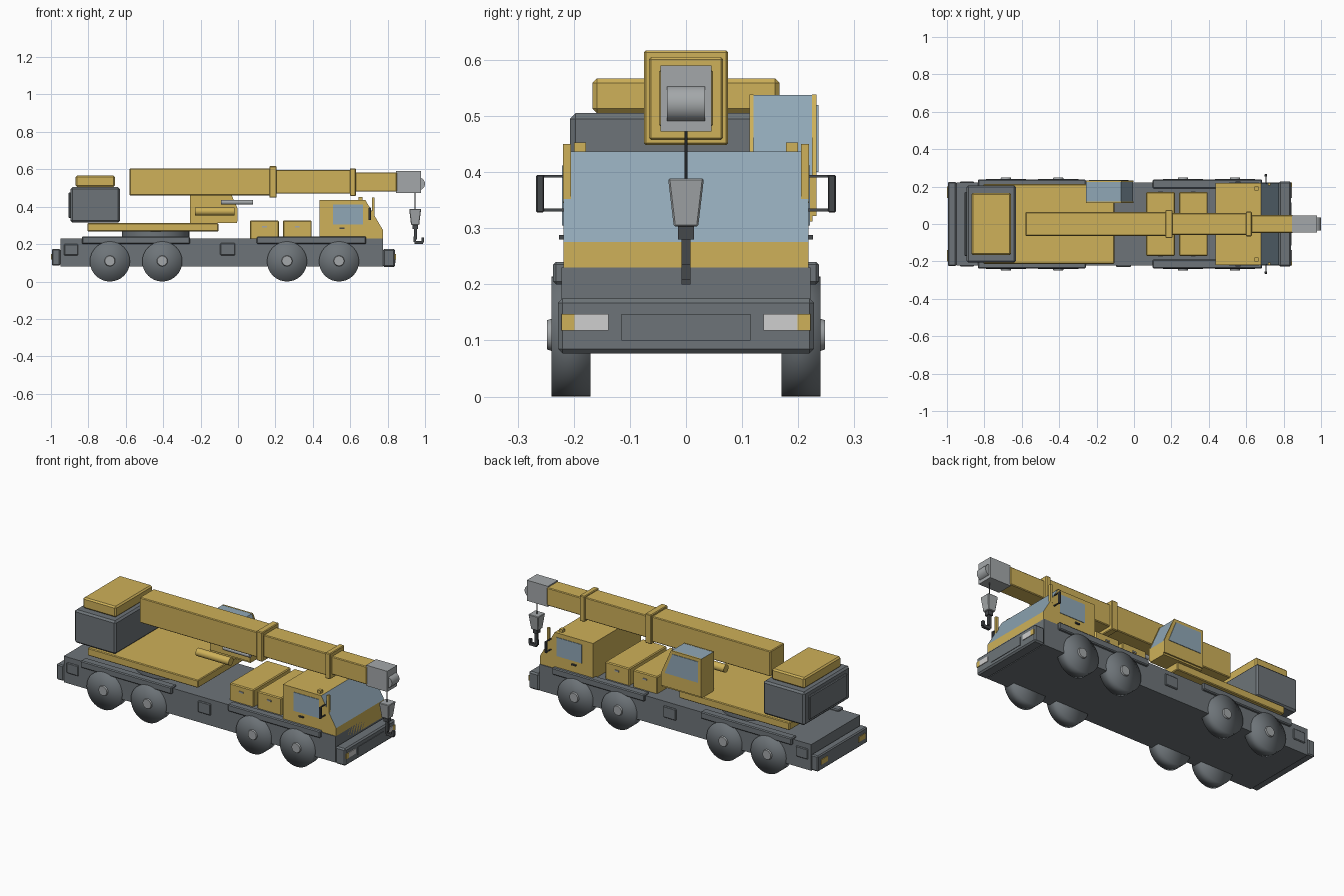
import bpy, bmesh, math
from mathutils import Matrix, Vector

if "Cube" in bpy.data.objects:
    bpy.data.objects.remove(bpy.data.objects["Cube"])


def material(name, r, g, b):
    m = bpy.data.materials.new(name)
    m.diffuse_color = (r, g, b, 1)
    m.use_nodes = True
    m.node_tree.nodes["Principled BSDF"].inputs["Base Color"].default_value = m.diffuse_color
    return m


YELLOW = material("yellow paint", 0.62, 0.44, 0.10)
GREY = material("chassis grey", 0.155, 0.175, 0.19)
GLASS = material("window blue", 0.28, 0.39, 0.47)
STEEL = material("light steel", 0.37, 0.39, 0.40)
BLACK = material("dark trim", 0.06, 0.065, 0.07)
LAMP = material("lamp white", 0.62, 0.62, 0.62)


def finish(name, bm, mat, bevel=0.0, smooth=False):
    bmesh.ops.recalc_face_normals(bm, faces=bm.faces)
    me = bpy.data.meshes.new(name)
    bm.to_mesh(me)
    bm.free()
    me.materials.append(mat)
    ob = bpy.data.objects.new(name, me)
    bpy.context.collection.objects.link(ob)
    if smooth:
        me.shade_smooth()
    if bevel:
        mod = ob.modifiers.new("edge", "BEVEL")
        mod.width = bevel
        mod.segments = 1
    return ob


def box(name, x, y, z, mat, bevel=0.0):
    """Box from (min, max) pairs."""
    bm = bmesh.new()
    bmesh.ops.create_cube(bm, size=1)
    for v in bm.verts:
        v.co = [(a + b) / 2 + c * (b - a) for (a, b), c in zip((x, y, z), v.co)]
    return finish(name, bm, mat, bevel)


def sides(name, x, y, z, mat, bevel=0.0):
    """The same box on both sides of the vehicle."""
    box(name + "_left", x, y, z, mat, bevel)
    box(name + "_right", x, (-y[1], -y[0]), z, mat, bevel)


def cylinder(name, axis, centre, r, length, mat, r2=None, n=32, fan=False):
    bm = bmesh.new()
    rot = Vector((0, 0, 1)).rotation_difference(Vector(axis)).to_matrix().to_4x4()
    bmesh.ops.create_cone(bm, cap_ends=True, cap_tris=fan, segments=n, radius1=r,
                          radius2=r if r2 is None else r2, depth=length,
                          matrix=Matrix.Translation(centre) @ rot)
    ob = finish(name, bm, mat, smooth=True)
    if not fan:
        ob.data.set_sharp_from_angle(angle=math.radians(40))
    return ob


def extrude(name, profile, y, mat, bevel=0.0):
    """Side profile (x, z) extruded across y."""
    bm = bmesh.new()
    f = bm.faces.new([bm.verts.new((px, y[0], pz)) for px, pz in profile])
    ext = bmesh.ops.extrude_face_region(bm, geom=[f])["geom"]
    moved = [g for g in ext if isinstance(g, bmesh.types.BMVert)]
    bmesh.ops.translate(bm, verts=moved, vec=(0, y[1] - y[0], 0))
    return finish(name, bm, mat, bevel)


# chassis, bumpers and fenders
box("chassis", (-0.95, 0.775), (-0.222, 0.222), (0.08, 0.23), GREY)
box("rear_bumper", (-0.995, -0.95), (-0.225, 0.225), (0.085, 0.175), GREY, 0.006)
box("front_bumper", (0.775, 0.84), (-0.228, 0.228), (0.077, 0.175), GREY, 0.008)
box("bumper_panel", (0.838, 0.843), (-0.115, 0.115), (0.10, 0.147), GREY)
sides("rear_fender", (-0.835, -0.257), (0.19, 0.237), (0.2, 0.24), GREY, 0.005)
sides("front_fender", (0.1, 0.685), (0.19, 0.237), (0.2, 0.24), GREY, 0.005)
sides("outrigger_box", (-0.095, -0.015), (0.2, 0.23), (0.14, 0.205), GREY, 0.004)
sides("rear_step", (-0.93, -0.855), (0.2, 0.228), (0.14, 0.2), GREY, 0.004)

# lamps
sides("headlight", (0.838, 0.844), (0.138, 0.199), (0.118, 0.147), LAMP)
sides("front_indicator", (0.838, 0.844), (0.199, 0.222), (0.118, 0.147), YELLOW)
sides("rear_lamp", (-0.999, -0.993), (0.14, 0.2), (0.118, 0.147), YELLOW)

# wheels with hubs
for i, wx in enumerate((-0.685, -0.405, 0.262, 0.54)):
    for s in (-1, 1):
        cylinder(f"tyre_{i}_{s}", (0, s, 0), (wx, s * 0.205, 0.107), 0.107, 0.07, GREY, fan=True)
        cylinder(f"hub_{i}_{s}", (0, s, 0), (wx, s * 0.242, 0.11), 0.03, 0.012, STEEL, 0.026)

# turntable, slewing deck and counterweight
cylinder("turntable", (0, 0, 1), (-0.44, 0, 0.25), 0.18, 0.05, GREY, n=48)
box("slewing_deck", (-0.805, -0.105), (-0.213, 0.213), (0.268, 0.312), YELLOW, 0.004)
box("counterweight", (-0.895, -0.632), (-0.207, 0.207), (0.315, 0.505), GREY, 0.01)
box("counterweight_plate", (-0.906, -0.89), (-0.17, 0.17), (0.34, 0.475), GREY, 0.004)
box("winch_housing", (-0.868, -0.658), (-0.167, 0.167), (0.505, 0.567), YELLOW, 0.008)

# telescopic boom: x range, half width, z range
for name, x, w, z in (("boom_base", (-0.58, 0.175), 0.064, (0.46, 0.605)),
                      ("boom_collar_base", (0.168, 0.207), 0.075, (0.448, 0.617)),
                      ("boom_middle", (0.2, 0.605), 0.058, (0.47, 0.597)),
                      ("boom_collar_middle", (0.598, 0.63), 0.066, (0.457, 0.605)),
                      ("boom_tip", (0.62, 0.85), 0.048, (0.48, 0.583))):
    box(name, x, (-w, w), z, YELLOW, 0.004)
box("boom_head", (0.845, 0.978), (-0.045, 0.045), (0.472, 0.59), STEEL)
cylinder("sheave", (0, 1, 0), (0.967, 0, 0.522), 0.033, 0.068, STEEL)

# lift cylinder under the boom
cylinder("lift_cylinder", (1, 0, 0), (-0.125, -0.035, 0.375), 0.022, 0.21, YELLOW)
cylinder("lift_rod", (1, 0, 0), (-0.005, 0, 0.424), 0.013, 0.17, STEEL)

# cable, hook block and hook
cylinder("cable", (0, 0, 1), (0.946, 0, 0.43), 0.003, 0.1, BLACK, n=8)
bm = bmesh.new()
bmesh.ops.create_cube(bm, size=1)
for v in bm.verts:
    t = 1.0 if v.co.z > 0 else 0.68
    v.co = (0.947 + v.co.x * 0.064 * t, v.co.y * 0.064 * t, 0.346 + v.co.z * 0.086)
finish("hook_block", bm, STEEL, 0.003)
box("hook_swivel", (0.934, 0.962), (-0.014, 0.014), (0.28, 0.305), BLACK)
box("hook_shank", (0.94, 0.956), (-0.008, 0.008), (0.225, 0.29), BLACK)
box("hook_back", (0.938, 0.952), (-0.008, 0.008), (0.21, 0.24), BLACK)
box("hook_bottom", (0.945, 0.99), (-0.008, 0.008), (0.2, 0.216), BLACK)
box("hook_tip", (0.98, 0.995), (-0.008, 0.008), (0.208, 0.235), BLACK)

# driver cab with sloping windscreen
cab = extrude("driver_cab", [(0.437, 0.23), (0.68, 0.23), (0.68, 0.178), (0.775, 0.178),
                             (0.775, 0.275), (0.68, 0.437), (0.437, 0.437)],
              (-0.218, 0.218), YELLOW)
cab.data.materials.append(GLASS)
for p in cab.data.polygons:
    if p.normal.x > 0.5 and p.normal.z > 0.2:
        p.material_index = 1
sides("cab_window", (0.507, 0.668), (0.215, 0.221), (0.305, 0.412), GLASS)
sides("door_handle", (0.543, 0.57), (0.215, 0.226), (0.28, 0.288), BLACK)
sides("roof_lamp", (0.643, 0.665), (0.178, 0.2), (0.435, 0.453), YELLOW)
sides("front_post", (0.716, 0.73), (0.205, 0.219), (0.345, 0.45), YELLOW)

# mirrors
sides("mirror", (0.699, 0.711), (0.253, 0.267), (0.328, 0.395), BLACK, 0.002)
for z in (0.33, 0.39):
    sides("mirror_arm", (0.702, 0.708), (0.215, 0.256), (z, z + 0.005), BLACK)

# equipment boxes behind the cab
for i, x in enumerate((0.064, 0.24)):
    box(f"equipment_box_{i}", (x, x + 0.154), (-0.17, 0.17), (0.225, 0.327), YELLOW, 0.005)
    sides(f"box_handle_{i}", (x + 0.065, x + 0.09), (0.168, 0.175), (0.29, 0.298), STEEL)

# crane operator cab
op = extrude("operator_cab", [(-0.257, 0.312), (-0.005, 0.312), (-0.005, 0.39),
                              (-0.07, 0.537), (-0.257, 0.537)], (0.12, 0.225), YELLOW)
op.data.materials.append(GLASS)
for p in op.data.polygons:
    if p.normal.z > 0.2:
        p.material_index = 1
for y in ((0.113, 0.12), (0.225, 0.233)):
    extrude("operator_cab_side", [(-0.257, 0.322), (-0.003, 0.322), (-0.003, 0.392),
                                  (-0.068, 0.538), (-0.257, 0.538)], y, YELLOW)
extrude("operator_window", [(-0.24, 0.4), (-0.03, 0.4), (-0.078, 0.52), (-0.24, 0.52)],
        (0.23, 0.236), GLASS)
